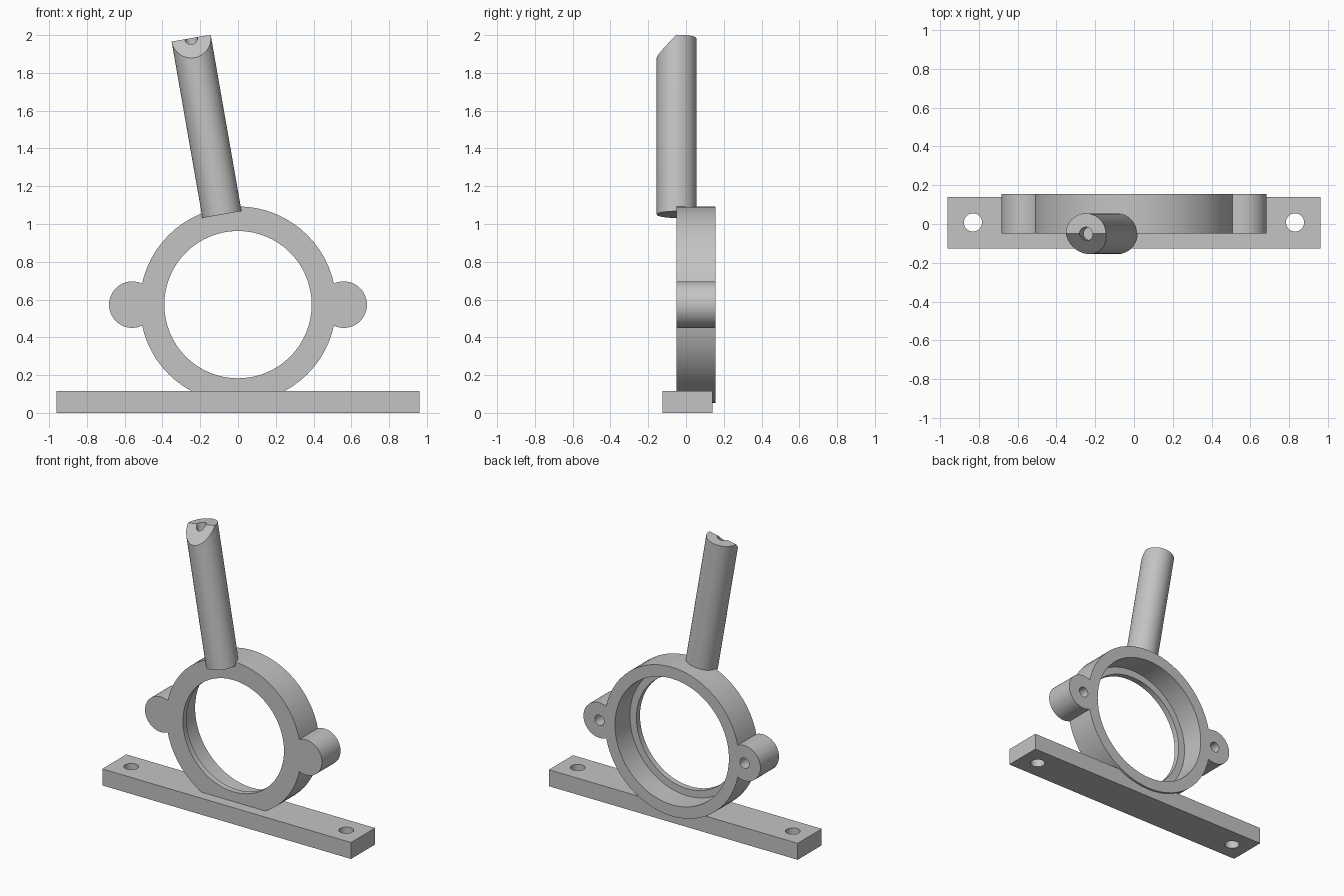
import bpy
import math
from mathutils import Matrix, Vector

cube = bpy.data.objects.get("Cube")
if cube:
    bpy.data.objects.remove(cube, do_unlink=True)

# Single plain grey
grey = bpy.data.materials.new("light_grey")
grey.use_nodes = True
colour = (0.55, 0.55, 0.55, 1)
grey.diffuse_color = colour
grey.node_tree.nodes["Principled BSDF"].inputs["Base Color"].default_value = colour


def cylinder(name, radius, start, end, sides=48):
    """Cylinder running between two points."""
    a, b = Vector(start), Vector(end)
    bpy.ops.mesh.primitive_cylinder_add(vertices=sides, radius=radius, depth=(b - a).length)
    ob = bpy.context.object
    ob.name = name
    turn = (b - a).to_track_quat('Z', 'Y').to_matrix().to_4x4()
    ob.data.transform(Matrix.Translation((a + b) / 2) @ turn)
    ob.data.materials.append(grey)
    return ob


def box(name, low, high):
    bpy.ops.mesh.primitive_cube_add(size=1)
    ob = bpy.context.object
    ob.name = name
    a, b = Vector(low), Vector(high)
    ob.data.transform(Matrix.Translation((a + b) / 2) @ Matrix.Diagonal((*(b - a), 1)))
    ob.data.materials.append(grey)
    return ob


def combine(target, tool, operation='DIFFERENCE'):
    """Apply a boolean and discard the tool."""
    mod = target.modifiers.new("boolean", 'BOOLEAN')
    mod.object, mod.operation, mod.solver = tool, operation, 'EXACT'
    bpy.context.view_layer.objects.active = target
    bpy.ops.object.modifier_apply(modifier=mod.name)
    bpy.data.objects.remove(tool, do_unlink=True)


def smooth(ob):
    bpy.ops.object.select_all(action='DESELECT')
    ob.select_set(True)
    bpy.context.view_layer.objects.active = ob
    bpy.ops.object.shade_smooth_by_angle(angle=math.radians(30))


# Base bar with two vertical screw holes
base = box("base_bar", (-0.96, -0.125, 0), (0.96, 0.14, 0.115))
for side in (-1, 1):
    x = side * 0.83
    combine(base, cylinder("cutter", 0.047, (x, 0.008, -0.1), (x, 0.008, 0.3), 32))
smooth(base)

# Ring housing: two ears, a stepped bore and blind screw holes from the back
front, back, mid = -0.05, 0.155, 0.573
ring = cylinder("ring_housing", 0.52, (0, front, mid), (0, back, mid), 64)
for side in (-1, 1):
    x = side * 0.56
    ear = cylinder("ear", 0.123, (x, front, mid), (x, back, mid))
    combine(ring, ear, 'UNION')
    combine(ring, cylinder("cutter", 0.036, (x, 0.0, mid), (x, 0.3, mid), 24))
combine(ring, cylinder("cutter", 0.39, (0, -0.3, mid), (0, 0.3, mid), 64))
combine(ring, cylinder("cutter", 0.44, (0, front + 0.04, mid), (0, 0.3, mid), 64))
smooth(ring)

# Leaning post: front half of the tip bevelled at 45 degrees, with a pilot hole
lean = Matrix.Translation((-0.085, -0.05, 1.05)) @ Matrix.Rotation(math.radians(-9.9), 4, 'Y')
length = 0.948
post = cylinder("leaning_post", 0.105, (0, 0, 0), (0, 0, length))
combine(post, cylinder("cutter", 0.034, (0, 0, length - 0.12), (0, 0, length + 0.2), 24))
wedge = box("cutter", (-0.3, -0.5, 0), (0.3, 0.5, 0.5))
wedge.data.transform(Matrix.Translation((0, 0, length)) @ Matrix.Rotation(math.radians(45), 4, 'X'))
combine(post, wedge)
post.data.transform(lean)
smooth(post)
